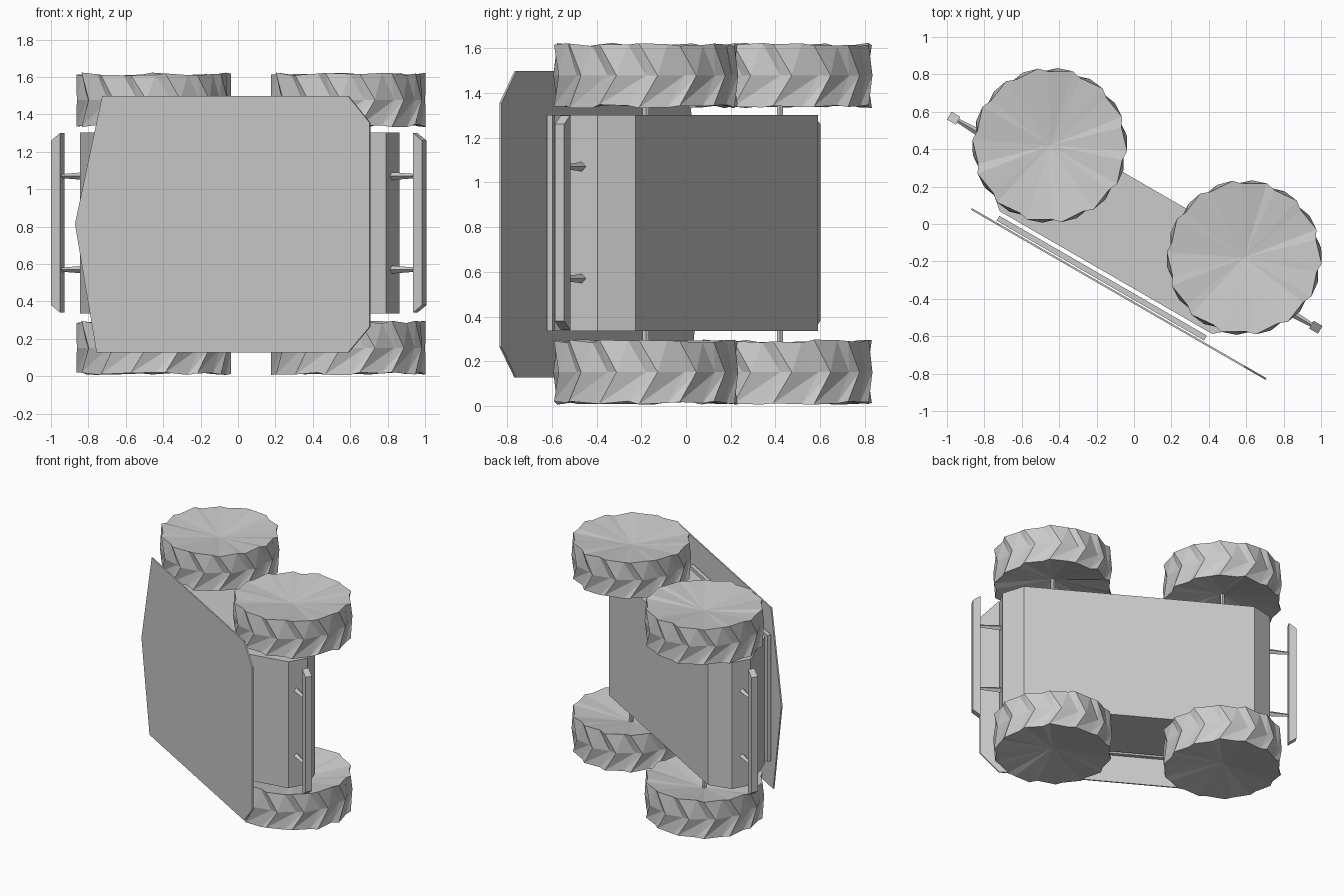
import bpy, bmesh
from math import cos, sin, pi, radians
from mathutils import Matrix, Vector
import random

if "Cube" in bpy.data.objects:
    bpy.data.objects.remove(bpy.data.objects["Cube"])

random.seed(4)
# The rover rests on its side: local u runs along its length, v through its
# height, z across its width. The whole thing is turned 30 degrees.
TURN = Matrix.Rotation(radians(-30), 4, 'Z')
ZC = 0.815


def finish(name, bm):
    bmesh.ops.recalc_face_normals(bm, faces=bm.faces[:])
    me = bpy.data.meshes.new(name)
    bm.to_mesh(me)
    bm.free()
    ob = bpy.data.objects.new(name, me)
    ob.matrix_world = TURN
    bpy.context.collection.objects.link(ob)
    return ob


def extrude(name, pts, direction):
    # closed prism from a flat outline
    bm = bmesh.new()
    low = [bm.verts.new(p) for p in pts]
    high = [bm.verts.new(Vector(p) + Vector(direction)) for p in pts]
    bm.faces.new(low)
    bm.faces.new(high)
    for i in range(len(pts)):
        j = (i + 1) % len(pts)
        bm.faces.new((low[i], low[j], high[j], high[i]))
    return finish(name, bm)


def rod(name, a, b, r1, r2, sides):
    a, b = Vector(a), Vector(b)
    d = b - a
    m = Matrix.Translation((a + b) / 2) @ d.to_track_quat('Z', 'Y').to_matrix().to_4x4()
    bm = bmesh.new()
    bmesh.ops.create_cone(bm, cap_ends=True, segments=sides, radius1=r1,
                          radius2=r2, depth=d.length, matrix=m)
    return finish(name, bm)


def wheel(name, u, z, out):
    # chevron tread: three sawtooth rings, the middle one turned ahead
    bm = bmesh.new()
    lugs = 14
    step = 2 * pi / lugs
    rings = []
    for h, lead in ((-0.138, 0), (0, 0.45), (0.138, 0)):
        ring = []
        for i in range(lugs):
            for frac, r in ((0, 0.415), (0.72, 0.395)):
                a = (i + frac + lead) * step
                dz = random.uniform(-0.008, 0.008) if h else 0
                ring.append(bm.verts.new((u + r * cos(a), 0.139 + r * sin(a), z + h + dz)))
        rings.append(ring)
    n = lugs * 2
    for lo, hi in zip(rings, rings[1:]):
        for i in range(n):
            j = (i + 1) % n
            bm.faces.new((lo[i], lo[j], hi[j]))
            bm.faces.new((lo[i], hi[j], hi[i]))
    # shallow dished sides
    for ring, side in ((rings[0], -1), (rings[2], 1)):
        dish = 0.05 if side == out else 0.08
        hub = bm.verts.new((u, 0.139, z + side * (0.138 - dish)))
        for i in range(n):
            bm.faces.new((ring[i], ring[(i + 1) % n], hub))
    return finish(name, bm)


# chassis body: faceted tub
Z0, Z1 = 0.335, 1.302
half = [(0.815, 0.211), (0.945, 0.09), (0.945, -0.055), (0.655, -0.30)]
profile = half + [(-u, v) for u, v in reversed(half)]
extrude("body", [(u, v, Z0) for u, v in profile], (0, 0, Z1 - Z0))

# lid just under the top panel
lid = [(-0.645, -0.322), (0.635, -0.322), (0.635, -0.352), (-0.645, -0.352)]
extrude("lid", [(u, v, Z0) for u, v in lid], (0, 0, Z1 - Z0))

# large flat top panel with cut corners and a pointed rear
panel = [(-0.793, 0.815), (-0.625, 1.498), (0.893, 1.498), (1.026, 1.355),
         (1.026, 0.265), (0.893, 0.127), (-0.66, 0.127)]
extrude("top_panel", [(u, -0.36, z) for u, z in panel], (0, -0.01, 0))

# wheels and axles
for u in (-0.6, 0.6):
    for s in (-1, 1):
        z = ZC + s * 0.663
        wheel("wheel", u, z, s)
        rod("axle", (u, 0.139, ZC + s * 0.45), (u, 0.139, z), 0.016, 0.016, 6)

# bumpers with slanted ends, on two struts at each end
for s in (-1, 1):
    bar = [(s * 1.09, 0.34), (s * 1.145, 0.38), (s * 1.145, 1.26), (s * 1.09, 1.30)]
    extrude("bumper_bar", [(u, -0.016, z) for u, z in bar], (0, 0.048, 0))
    for z in (0.57, 1.07):
        rod("bumper_strut", (s * 0.93, 0.008, z), (s * 1.11, 0.008, z),
            0.022, 0.01, 4)
